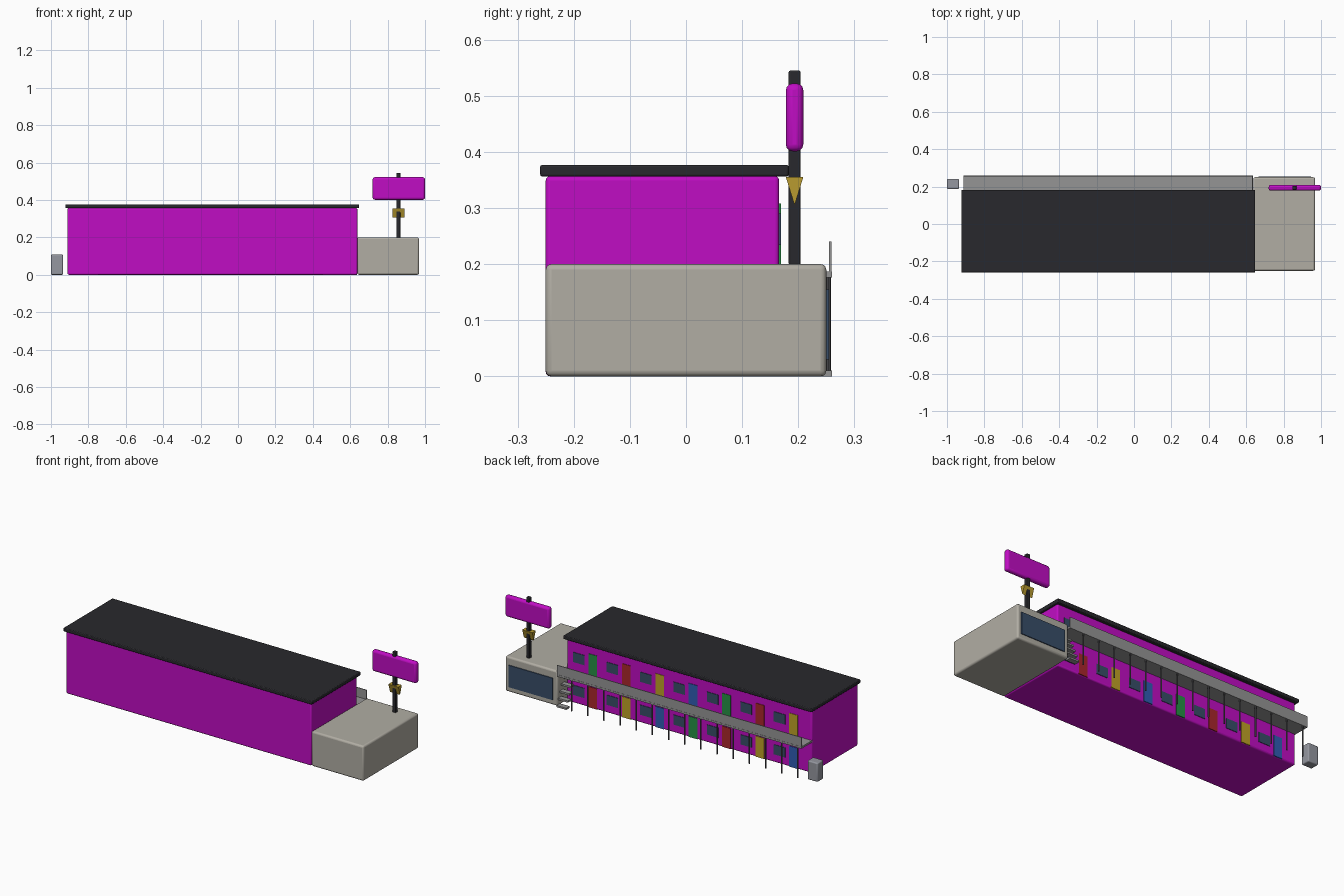
import bpy, bmesh, math

if "Cube" in bpy.data.objects:
    bpy.data.objects.remove(bpy.data.objects["Cube"])


def mat(name, r, g, b):
    m = bpy.data.materials.new(name)
    m.diffuse_color = (r, g, b, 1)
    m.use_nodes = True
    m.node_tree.nodes["Principled BSDF"].inputs["Base Color"].default_value = m.diffuse_color
    return m


MAGENTA = mat("magenta_paint", .53, .004, .55)
DARK = mat("dark_metal", .022, .022, .026)
STONE = mat("warm_stone", .44, .42, .37)
CONCRETE = mat("concrete", .30, .30, .30)
STEEL = mat("post_steel", .10, .10, .11)
GLASS = mat("window_glass", .04, .075, .14)
GOLD = mat("gold", .48, .33, .03)
MACHINE = mat("machine_grey", .30, .31, .35)
DOORS = [mat("door_red", .40, .02, .025), mat("door_green", .02, .28, .06),
         mat("door_blue", .03, .11, .45), mat("door_yellow", .52, .36, .02)]


def finish(name, bm, material, bevel=0, segments=3):
    bmesh.ops.recalc_face_normals(bm, faces=bm.faces)
    me = bpy.data.meshes.new(name)
    bm.to_mesh(me)
    bm.free()
    ob = bpy.data.objects.new(name, me)
    bpy.context.collection.objects.link(ob)
    me.materials.append(material)
    if bevel:
        mod = ob.modifiers.new("bevel", "BEVEL")
        mod.width = bevel
        mod.segments = segments
        bpy.ops.object.select_all(action='DESELECT')
        ob.select_set(True)
        bpy.context.view_layer.objects.active = ob
        bpy.ops.object.shade_smooth_by_angle(angle=math.radians(35))
    return ob


def box(name, x, y, z, material, bevel=0, segments=3):
    """Box from (min, max) ranges on each axis."""
    bm = bmesh.new()
    bmesh.ops.create_cube(bm, size=1)
    for v in bm.verts:
        v.co = [(lo + hi) / 2 + c * (hi - lo) for c, (lo, hi) in zip(v.co, (x, y, z))]
    return finish(name, bm, material, bevel, segments)


# Room block, roof and office
box("room_block", (-.912, .638), (-.25, .166), (0, .357), MAGENTA, .008)
box("roof", (-.922, .648), (-.26, .183), (.356, .377), DARK, .004, 2)
box("office", (.638, .968), (-.25, .25), (0, .2), STONE, .01)
box("office_window", (.665, .945), (.245, .255), (.03, .155), GLASS)

# Doors and windows on two floors
for floor in range(2):
    z0 = .188 * floor
    for i in range(7):
        x = -.797 + .2115 * i
        box(f"door_{floor}_{i}", (x - .027, x + .027), (.16, .169),
            (z0 + .002, z0 + .12), DOORS[(i + 2 + floor) % 4])
        box(f"room_window_{floor}_{i}", (x + .052, x + .124), (.16, .169),
            (z0 + .046, z0 + .102), GLASS)

# Upper walkway with solid railing and posts
box("walkway", (-.912, .634), (.16, .26), (.176, .187), CONCRETE)
box("railing", (-.912, .634), (.255, .259), (.185, .24), CONCRETE)
N = 15
for i in range(N):
    x = -.885 + i * 1.43 / (N - 1)
    bm = bmesh.new()
    bmesh.ops.create_cone(bm, cap_ends=True, segments=8, radius1=.004, radius2=.004, depth=.18)
    bmesh.ops.translate(bm, verts=bm.verts, vec=(x, .254, .09))
    finish(f"walkway_post_{i}", bm, STEEL)

# Stair treads climbing towards the wall
for i in range(5):
    y, z = .245 - .014 * i, .005 + .036 * i
    box(f"stair_tread_{i}", (.575, .636), (y - .015, y + .015), (z - .005, z + .005), CONCRETE)

# Roadside sign on the office roof
box("sign_pole", (.847, .868), (.183, .204), (.198, .545), DARK, .003, 2)
box("sign_panel", (.72, 1.0), (.178, .209), (.401, .522), MAGENTA, .012)

# Arrow wedge: triangular prism running along x
bm = bmesh.new()
face = bm.faces.new([bm.verts.new((.826, y, z)) for y, z in
                     ((.178, .355), (.209, .355), (.1935, .305))])
new = bmesh.ops.extrude_face_region(bm, geom=[face])["geom"]
bmesh.ops.translate(bm, verts=[v for v in new if isinstance(v, bmesh.types.BMVert)], vec=(.063, 0, 0))
finish("arrow_wedge", bm, GOLD)

# Vending machine
box("vending_machine", (-1.0, -.935), (.187, .24), (0, .108), MACHINE, .006)
